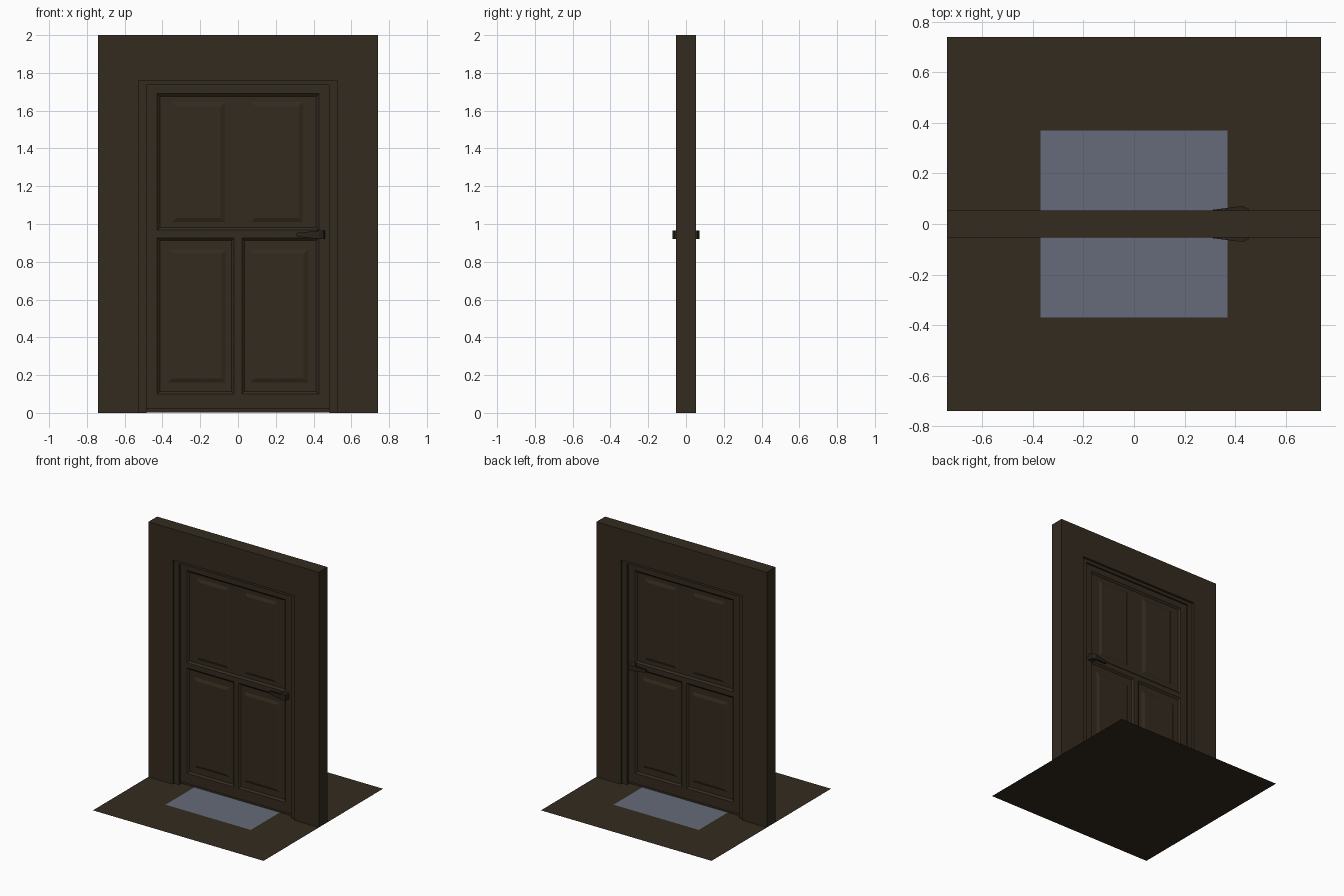
import bpy, bmesh

if "Cube" in bpy.data.objects:
    bpy.data.objects.remove(bpy.data.objects["Cube"])

def material(name, col):
    m = bpy.data.materials.new(name)
    m.diffuse_color = (*col, 1)
    m.use_nodes = True
    m.node_tree.nodes["Principled BSDF"].inputs["Base Color"].default_value = m.diffuse_color
    return m

WOOD = material("dark brown wood", (0.034, 0.0238, 0.0138))
HANDLE = material("deep brown handle", (0.022, 0.017, 0.011))
MAT = material("grey blue mat", (0.130, 0.145, 0.192))

def finish(bm, name, mat=WOOD):
    bmesh.ops.recalc_face_normals(bm, faces=bm.faces)
    me = bpy.data.meshes.new(name)
    bm.to_mesh(me)
    bm.free()
    ob = bpy.data.objects.new(name, me)
    me.materials.append(mat)
    bpy.context.collection.objects.link(ob)
    return ob

def prism(name, pts, y):
    """Extrude an x/z outline from -y to y."""
    bm = bmesh.new()
    f = bm.faces.new([bm.verts.new((x, -y, z)) for x, z in pts])
    r = bmesh.ops.extrude_face_region(bm, geom=[f])
    bmesh.ops.translate(bm, vec=(0, 2 * y, 0),
                        verts=[v for v in r["geom"] if isinstance(v, bmesh.types.BMVert)])
    finish(bm, name)

def rect(x0, x1, z0, z1, b=0):
    return [(x0 + b, z0 + b), (x1 - b, z0 + b), (x1 - b, z1 - b), (x0 + b, z1 - b)]

def arch(name, xo, zo, xi, zi, y):
    """Doorway-shaped surround with an open bottom."""
    prism(name, [(-xo, 0), (-xi, 0), (-xi, zi), (xi, zi), (xi, 0), (xo, 0), (xo, zo), (-xo, zo)], y)

# Wall, door frame and threshold
arch("wall", 0.74, 2.0, 0.528, 1.76, 0.054)
arch("door_frame", 0.528, 1.76, 0.485, 1.735, 0.036)
prism("threshold", rect(-0.485, 0.485, 0.003, 0.02), 0.012)

# Door core, stiles and rails
prism("door_core", rect(-0.485, 0.485, 0.02, 1.735), 0.01)
for name, r in {
    "left_stile": (-0.485, -0.428, 0.02, 1.735),
    "right_stile": (0.428, 0.485, 0.02, 1.735),
    "top_rail": (-0.428, 0.428, 1.69, 1.735),
    "middle_rail": (-0.428, 0.428, 0.927, 0.967),
    "bottom_rail": (-0.428, 0.428, 0.02, 0.10),
    "lower_mullion": (-0.02, 0.02, 0.10, 0.927),
}.items():
    prism(name, rect(*r), 0.022)

def slope(name, r, y_out, y_in, b, cap):
    """Sloping border on both door faces, with an optional flat centre."""
    bm = bmesh.new()
    for s in (-1, 1):
        a = [bm.verts.new((x, s * y_out, z)) for x, z in rect(*r)]
        c = [bm.verts.new((x, s * y_in, z)) for x, z in rect(*r, b)]
        for i in range(4):
            j = (i + 1) % 4
            bm.faces.new((a[i], a[j], c[j], c[i]))
        if cap:
            bm.faces.new(c)
    ob = finish(bm, name)
    # face each strip away from the door's middle plane
    for p in ob.data.polygons:
        if p.normal.y * p.center.y < 0:
            p.flip()

# Sloping mouldings around the recesses
slope("upper_moulding", (-0.428, 0.428, 0.967, 1.69), 0.022, 0.01, 0.014, False)
slope("lower_left_moulding", (-0.428, -0.02, 0.10, 0.927), 0.022, 0.01, 0.014, False)
slope("lower_right_moulding", (0.02, 0.428, 0.10, 0.927), 0.022, 0.01, 0.014, False)

# Raised panel fields
for side, s in (("left", -1), ("right", 1)):
    for level, xa, xb, z0, z1 in (("upper", 0.07, 0.345, 1.01, 1.645),
                                  ("lower", 0.065, 0.37, 0.16, 0.865)):
        x0, x1 = sorted((s * xa, s * xb))
        slope(f"{level}_{side}_panel", (x0, x1, z0, z1), 0.01, 0.02, 0.022, True)

# Tapered lever handles: (x, y, half height) along both edges of the lever
OUTER = [(0.46, 0.02, 0.022), (0.455, 0.06, 0.022), (0.43, 0.071, 0.022), (0.31, 0.056, 0.010)]
INNER = [(0.415, 0.02, 0.022), (0.415, 0.045, 0.020), (0.405, 0.05, 0.018), (0.31, 0.044, 0.010)]
for side, s in (("front", -1), ("back", 1)):
    bm = bmesh.new()
    rings = []
    for (xo, yo, ho), (xi, yi, hi) in zip(OUTER, INNER):
        rings.append([bm.verts.new(c) for c in (
            (xo, s * yo, 0.943 - ho), (xo, s * yo, 0.943 + ho),
            (xi, s * yi, 0.943 + hi), (xi, s * yi, 0.943 - hi))])
    for a, b in zip(rings, rings[1:]):
        for i in range(4):
            j = (i + 1) % 4
            bm.faces.new((a[i], a[j], b[j], b[i]))
    bm.faces.new(rings[0])
    bm.faces.new(rings[-1])
    finish(bm, f"{side}_handle", HANDLE)

# Floor sheet with a thin mat lying on it
for name, h, z, mat in (("floor", 0.74, 0.0, WOOD), ("mat", 0.37, 0.002, MAT)):
    bm = bmesh.new()
    bm.faces.new([bm.verts.new((x, y, z)) for x, y in rect(-h, h, -h, h)])
    finish(bm, name, mat)
